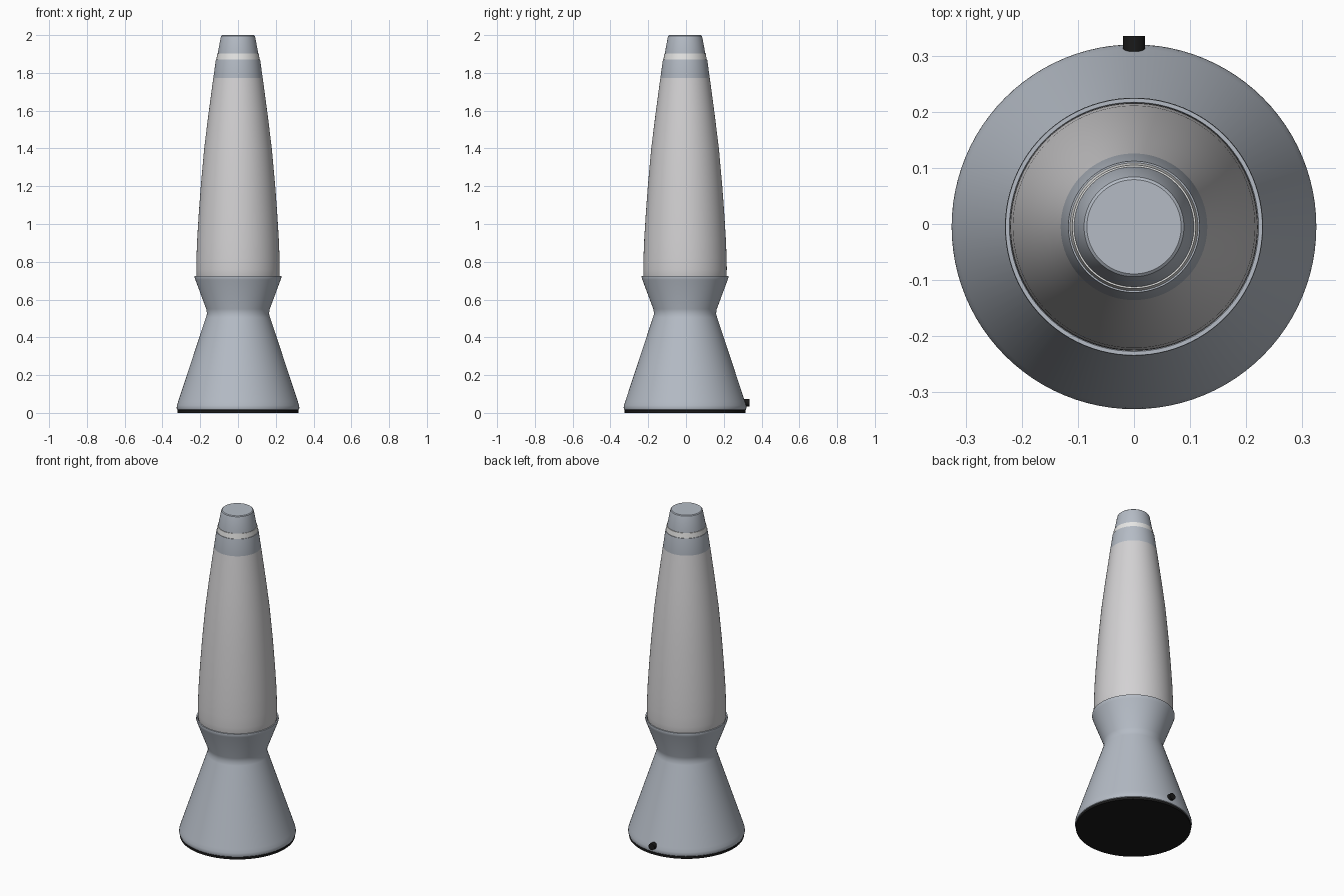
import bpy
import bmesh
import math
from mathutils import Matrix, Vector

cube = bpy.data.objects.get("Cube")
if cube:
    bpy.data.objects.remove(cube, do_unlink=True)

CENTRE_Y = -0.005


def material(name, colour):
    mat = bpy.data.materials.new(name)
    mat.use_nodes = True
    mat.diffuse_color = (*colour, 1)
    mat.node_tree.nodes["Principled BSDF"].inputs["Base Color"].default_value = (*colour, 1)
    return mat


metal = material("brushed_metal", (0.46, 0.50, 0.56))
glass = material("milky_glass", (0.65, 0.64, 0.65))
white = material("white_band", (0.80, 0.80, 0.79))
black = material("black_plastic", (0.01, 0.01, 0.01))


def lathe(name, profile, mat, segments=96):
    """Revolve (radius, height) points about the vertical axis."""
    bm = bmesh.new()
    verts = [bm.verts.new((r, 0, z)) for r, z in profile]
    edges = [bm.edges.new(pair) for pair in zip(verts, verts[1:])]
    bmesh.ops.spin(bm, geom=verts + edges, cent=(0, 0, 0), axis=(0, 0, 1),
                   angle=math.tau, steps=segments, use_duplicate=False)
    bmesh.ops.remove_doubles(bm, verts=bm.verts, dist=0.0001)
    bmesh.ops.recalc_face_normals(bm, faces=bm.faces)
    mesh = bpy.data.meshes.new(name)
    bm.to_mesh(mesh)
    bm.free()
    mesh.materials.append(mat)
    obj = bpy.data.objects.new(name, mesh)
    bpy.context.collection.objects.link(obj)
    obj.location.y = CENTRE_Y
    bpy.ops.object.select_all(action="DESELECT")
    obj.select_set(True)
    bpy.context.view_layer.objects.active = obj
    bpy.ops.object.shade_smooth_by_angle(angle=math.radians(35))
    return obj


# Bottom pad and hourglass stand
lathe("base_pad", [(0, 0), (0.32, 0), (0.32, 0.014), (0, 0.014)], black)
lathe("stand", [(0, 0.012), (0.315, 0.012), (0.322, 0.017), (0.325, 0.027),
                (0.323, 0.04), (0.317, 0.06), (0.17, 0.505), (0.164, 0.525),
                (0.168, 0.55), (0.226, 0.705), (0.23, 0.718), (0.229, 0.726),
                (0.222, 0.726), (0.215, 0.70), (0, 0.70)], metal)

# Tapering bottle
lathe("bottle", [(0, 0.702), (0.214, 0.702), (0.219, 0.725), (0.221, 0.76),
                 (0.220, 0.82), (0.216, 0.92), (0.208, 1.05), (0.197, 1.2),
                 (0.179, 1.4), (0.158, 1.57), (0.134, 1.75), (0.118, 1.86),
                 (0, 1.86)], glass)

# Two-part cap with a pale band between
lathe("cap_collar", [(0, 1.744), (0.128, 1.744), (0.132, 1.748), (0.133, 1.756),
                     (0.117, 1.872), (0, 1.872)], metal)
lathe("cap_band", [(0, 1.868), (0.1145, 1.868), (0.110, 1.902), (0, 1.902)], white)
lathe("cap_top", [(0, 1.898), (0.107, 1.898), (0.107, 1.905), (0.092, 1.985),
                  (0.089, 1.996), (0.084, 2), (0, 2)], metal)

# Cable socket on the back
socket = lathe("cable_socket", [(0, 0), (0.02, 0), (0.02, 0.035), (0, 0.035)], black, 24)
socket.data.transform(Matrix.Rotation(-math.pi / 2, 4, "X"))
socket.location = Vector((0, 0.3, 0.054))
